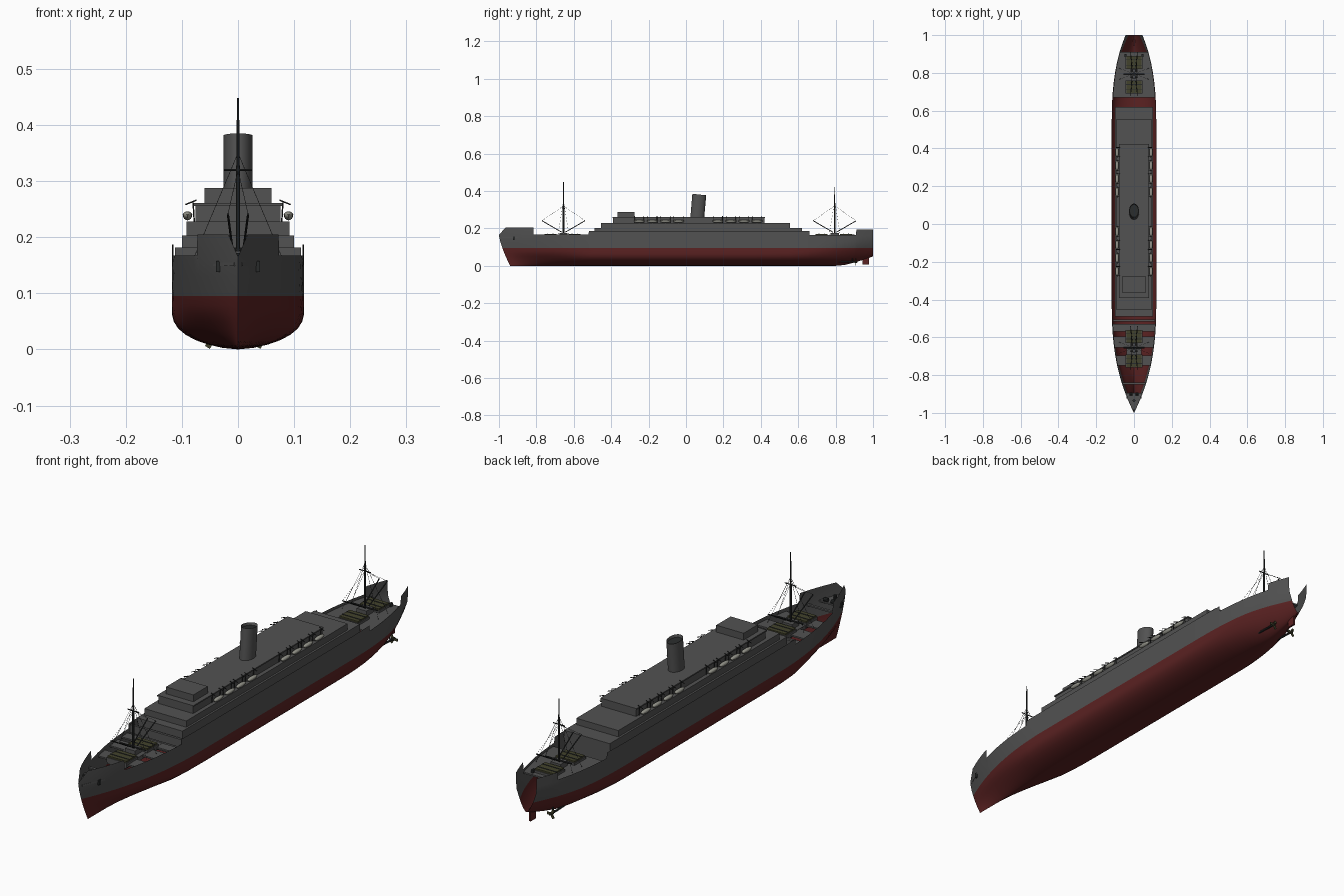
import bpy, bmesh, math
from mathutils import Vector

if "Cube" in bpy.data.objects:
    bpy.data.objects.remove(bpy.data.objects["Cube"])


def material(name, r, g, b):
    m = bpy.data.materials.new(name)
    m.use_nodes = True
    m.diffuse_color = (r, g, b, 1)
    m.node_tree.nodes["Principled BSDF"].inputs["Base Color"].default_value = (r, g, b, 1)
    return m


GREY = material("ship grey", .085, .085, .085)
RED = material("hull red", .105, .016, .016)
OLIVE = material("hatch olive", .055, .055, .025)
DARK = material("dark metal", .022, .024, .024)
CREAM = material("boat cream", .3, .3, .26)
BEAM, WATER = .118, .095


def finish(name, bm, *mats, smooth=False):
    me = bpy.data.meshes.new(name)
    bm.to_mesh(me)
    bm.free()
    for m in mats:
        me.materials.append(m)
    ob = bpy.data.objects.new(name, me)
    bpy.context.collection.objects.link(ob)
    if smooth:
        bpy.ops.object.select_all(action='DESELECT')
        ob.select_set(True)
        bpy.context.view_layer.objects.active = ob
        bpy.ops.object.shade_smooth_by_angle(angle=math.radians(35))
    return ob


def box(name, x, y0, y1, z0, z1, mat, cx=0):
    bm = bmesh.new()
    bmesh.ops.create_cube(bm, size=1)
    for v in bm.verts:
        v.co = Vector((cx + v.co.x * 2 * x, (y0 + y1) / 2 + v.co.y * (y1 - y0),
                       (z0 + z1) / 2 + v.co.z * (z1 - z0)))
    return finish(name, bm, mat)


def rod(name, a, b, r, mat=DARK, sides=6, r2=None):
    a, b = Vector(a), Vector(b)
    bm = bmesh.new()
    bmesh.ops.create_cone(bm, segments=sides, radius1=r, radius2=r if r2 is None else r2,
                          depth=(b - a).length, cap_ends=True)
    q = Vector((0, 0, 1)).rotation_difference(b - a)
    for v in bm.verts:
        v.co = q @ v.co + (a + b) / 2
    return finish(name, bm, mat, smooth=True)


# Hull shape rules: raked stem, rising stern keel, rounded bilge
def clamp(t):
    return max(0.0, min(1.0, t))


def stem(z):
    return -1 + .06 * clamp(1 - z / .165) ** 1.4


def keel(y):
    return .05 * clamp((y - .82) / .18) ** 1.3


def half_width(y, z):
    bow = clamp((y + 1) / .6)
    w = BEAM * (1 - (1 - bow) ** (1.5 + 1.1 * clamp(z / .165)))
    t = clamp((y - .5) / .5)
    w *= 1 - .62 * t ** 2.8
    k = keel(y)
    s = clamp((z - k) / (.07 + .07 * t * t - k))
    full = (1 - (1 - s) ** 2.5) ** .625
    vee = clamp(1 - bow * 1.3) + .6 * t * t
    return w * (full * (1 - vee) + s ** 1.05 * vee)


def sheer(y):
    if y < -.965:
        return .165 + .04 * (y + 1) / .035
    if y < -.815:
        return .205
    if y < -.52:
        return .167
    if y < .66:
        return .187
    return .165 if y < .91 else .195


def build_hull():
    ys = [-1 + i * .035 for i in range(15)] + [-.45 + i * .1 for i in range(10)]
    ys += [.55 + i * .05 for i in range(10)]
    for step in (-.815, -.52, .66, .91):
        ys += [step - .001, step + .001]
    ys = sorted(set(round(y, 4) for y in ys))
    bm = bmesh.new()
    grid = []
    for y in ys:
        k = keel(y)
        zs = [k + (WATER - k) * (i / 9) ** 1.6 for i in range(10)]
        zs += [.13, .16, sheer(y)]
        side = []
        for z in zs:
            rake = (stem(z) + 1) * clamp((-.5 - y) / .5) ** 2
            side.append((half_width(y, z), y + rake, z))
        ring = [(-x, a, z) for x, a, z in reversed(side[1:])] + side
        grid.append([bm.verts.new(p) for p in ring])
    for a, b in zip(grid, grid[1:]):
        for i in range(len(a) - 1):
            bm.faces.new((a[i], b[i], b[i + 1], a[i + 1]))
    bmesh.ops.remove_doubles(bm, verts=bm.verts, dist=.0002)
    bmesh.ops.recalc_face_normals(bm, faces=bm.faces)
    bm.faces.ensure_lookup_table()
    low = min(bm.faces, key=lambda f: f.calc_center_median().z)
    if low.normal.z > 0:
        bmesh.ops.reverse_faces(bm, faces=bm.faces)
    for f in bm.faces:
        f.material_index = 1 if f.calc_center_median().z < WATER else 0
    finish("hull", bm, GREY, RED, smooth=True)


build_hull()


# Decks follow the inside of the hull
def deck(name, y0, y1, z, n=6):
    bm = bmesh.new()
    rows = []
    for i in range(n + 1):
        y = y0 + (y1 - y0) * i / n
        w = half_width(y, z) * .98
        rows.append([bm.verts.new((s * w, y, z)) for s in (-1, 1)])
    for a, b in zip(rows, rows[1:]):
        bm.faces.new((a[0], a[1], b[1], b[0]))
    ob = finish(name, bm, GREY)
    mod = ob.modifiers.new("thickness", 'SOLIDIFY')
    mod.thickness = .006


for i, (a, b) in enumerate([(-.57, -.53), (-.655, -.595), (-.75, -.695), (-.85, -.84), (-.985, -.895)]):
    deck(f"fore_deck_{i}", a, b, .155)
deck("aft_deck", .67, .91, .155)
box("fore_deck_centre", .04, -.76, -.53, .14, .156, GREY)

# Stepped superstructure
for name, x, y0, y1, z0, z1 in (
        ("lower_house", .1, -.49, .62, .1, .203),
        ("middle_house", .092, -.455, .555, .2, .228),
        ("upper_house", .076, -.39, .42, .225, .256),
        ("top_deck", .079, -.393, .423, .256, .261),
        ("bridge_house", .06, -.365, -.275, .26, .288)):
    box(name, x, y0, y1, z0, z1, GREY)
box("bridge_front", .112, -.515, -.505, .15, .182, GREY)

# Oval raked funnel with a dark mouth
bm = bmesh.new()
bmesh.ops.create_cone(bm, segments=28, radius1=1, radius2=1, depth=1, cap_ends=True)
top = [f for f in bm.faces if f.normal.z > .9]
bmesh.ops.inset_region(bm, faces=top, thickness=.1)
for v in top[0].verts:
    v.co.z -= .08
top[0].material_index = 1
for v in bm.verts:
    h = v.co.z + .5
    v.co = Vector((v.co.x * .026, v.co.y * .037 + .06 + .011 * h, .255 + .126 * h + v.co.y * -.004 * h))
finish("funnel", bm, GREY, DARK, smooth=True)

# Lifeboats and davits
for side, label in ((1, "left"), (-1, "right")):
    for start in (-.25, .17):
        for i in range(4):
            y = start + i * .07
            bm = bmesh.new()
            bmesh.ops.create_uvsphere(bm, u_segments=12, v_segments=8, radius=1)
            for v in bm.verts:
                v.co = Vector((side * .09 + v.co.x * .0085, y + v.co.y * .03,
                               .24 + v.co.z * (.006 if v.co.z > 0 else .01)))
            finish(f"lifeboat_{label}", bm, CREAM, smooth=True)
            for e in (-.025, .025):
                rod(f"davit_{label}", (side * .078, y + e, .228), (side * .08, y + e, .262), .0015)
                rod(f"davit_arm_{label}", (side * .074, y + e, .266), (side * .094, y + e, .258), .0015)

# Masts, booms, rigging and hatches
for label, y, top_z in (("fore", -.655, .448), ("aft", .795, .422)):
    box(f"{label}_mast_house", .022, y - .022, y + .022, .15, .175, GREY)
    rod(f"{label}_lower_mast", (0, y, .15), (0, y, .32), .0042, sides=10)
    rod(f"{label}_top_mast", (0, y, .32), (0, y, top_z), .0032, r2=.0018, sides=8)
    rod(f"{label}_crosstree", (-.025, y, .32), (.025, y, .32), .002)
    rod(f"{label}_boom_bar", (-.055, y, .178), (.055, y, .178), .003)
    for s in (-1, 1):
        for d in (-1, 1):
            rod(f"{label}_boom", (s * .01, y + d * .01, .18), (s * .018, y + d * .115, .241), .0022)
            rod(f"{label}_boom_wire", (0, y, .32), (s * .018, y + d * .115, .241), .0005, sides=4)
            rod(f"{label}_shroud", (0, y, .35), (s * .08, y + d * .03, .16), .0006, sides=4)
    for d in (-.07, .06):
        c = y + d
        box(f"{label}_coaming", .044, c - .035, c + .035, .145, .164, GREY)
        box(f"{label}_hatch", .041, c - .032, c + .032, .16, .17, OLIVE)
        for k in (-.014, .014):
            box(f"{label}_hatch_strap", .0415, c + k - .002, c + k + .002, .165, .1715, DARK)

# Bow fittings, anchors and stern bollards
for s in (-1, 1):
    rod("windlass", (s * .008, -.9, .162), (s * .024, -.9, .162), .008, sides=10)
    box("anchor", .0035, -.925, -.913, .138, .158, DARK, s * .036)
    box("bollard", .004, .885, .9, .155, .168, DARK, s * .045)
rod("capstan", (0, -.935, .155), (0, -.935, .172), .007, sides=10)

# Rudder, propeller shafts and blades
box("rudder", .004, .945, .978, .006, .055, RED)
for s in (-1, 1):
    x = s * .045
    rod("propeller_shaft", (x, .8, .024), (x, .915, .02), .004, sides=8)
    rod("propeller_strut", (x, .89, .02), (s * .03, .89, .06), .003)
    rod("propeller_hub", (x, .9, .02), (x, .918, .02), .006, OLIVE, sides=8, r2=.003)
    for i in range(3):
        a = math.radians(90 + 120 * i)
        blade = box("propeller_blade", .005, -.0015, .0015, 0, .019, OLIVE)
        blade.rotation_euler = (0, a, 0)
        blade.location = (x, .907, .02)
